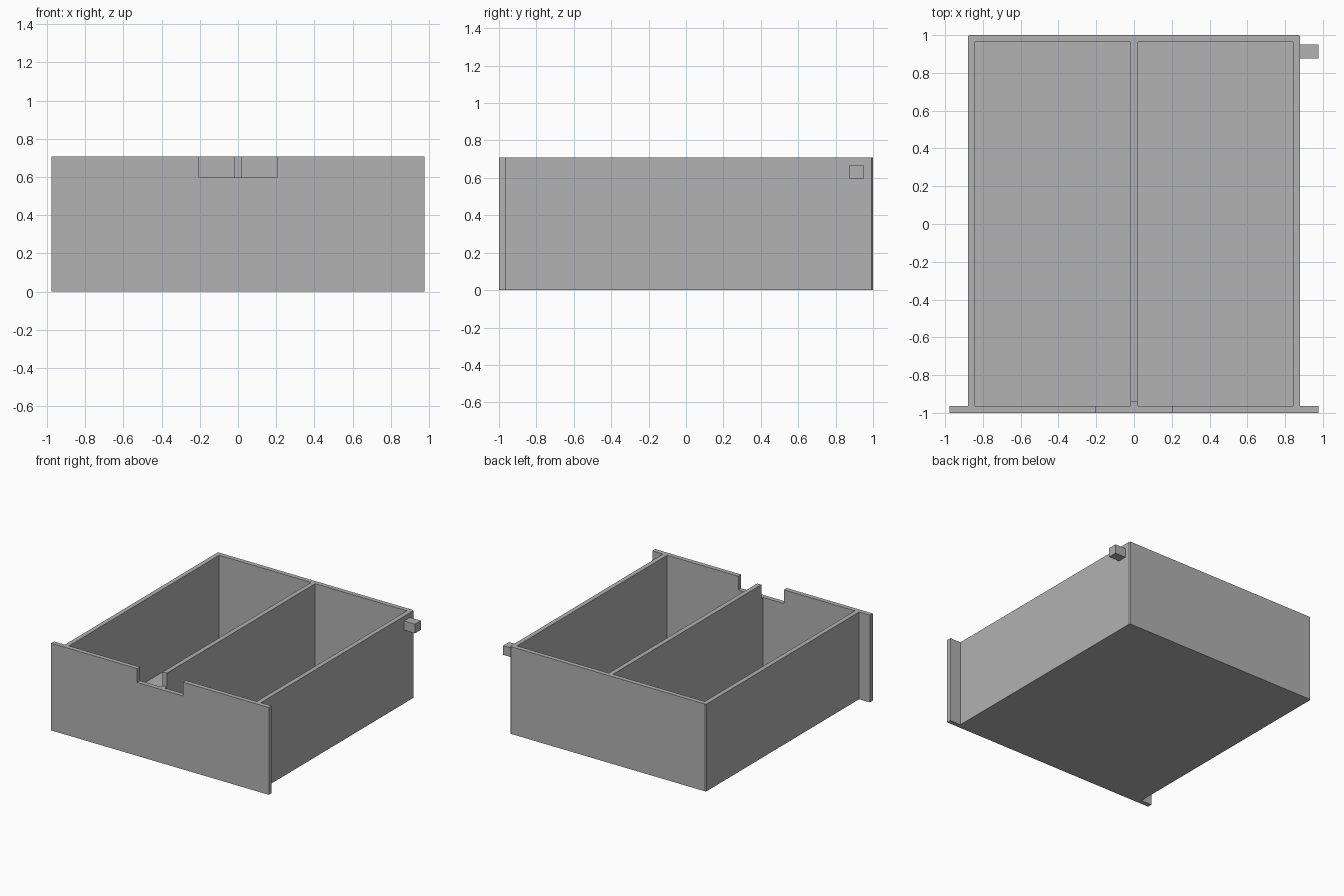
import bpy
import bmesh

if "Cube" in bpy.data.objects:
    bpy.data.objects.remove(bpy.data.objects["Cube"], do_unlink=True)

WALL = 0.037          # board thickness
HEIGHT = 0.708
HALF_BODY = 0.88      # half width of the drawer box
HALF_FRONT = 0.977    # half width of the front board
FRONT_BACK = -1 + WALL
NOTCH_HALF, NOTCH_Z = 0.205, 0.596

grey = bpy.data.materials.new("plain grey")
grey.use_nodes = True
colour = (0.445, 0.445, 0.445, 1)
grey.diffuse_color = colour
grey.node_tree.nodes["Principled BSDF"].inputs["Base Color"].default_value = colour


def box(name, low, high, chamfer_back=0):
    """Box between two corners, optionally easing its upright back edges."""
    bm = bmesh.new()
    bmesh.ops.create_cube(bm, size=1)
    for v in bm.verts:
        v.co = [l + (c + 0.5) * (h - l) for c, l, h in zip(v.co, low, high)]
    if chamfer_back:
        edges = [e for e in bm.edges
                 if all(v.co.y > high[1] - 1e-4 for v in e.verts)
                 and abs(e.verts[0].co.z - e.verts[1].co.z) > 0.1]
        bmesh.ops.bevel(bm, geom=edges, offset=chamfer_back, segments=1,
                        affect='EDGES')
    mesh = bpy.data.meshes.new(name)
    bm.to_mesh(mesh)
    bm.free()
    mesh.materials.append(grey)
    obj = bpy.data.objects.new(name, mesh)
    bpy.context.collection.objects.link(obj)
    return obj


def cut(target, low, high):
    """Remove a box-shaped volume from the target."""
    cutter = box("cutter", low, high)
    cutter.hide_render = True
    mod = target.modifiers.new("cut", 'BOOLEAN')
    mod.operation = 'DIFFERENCE'
    mod.solver = 'EXACT'
    mod.object = cutter
    bpy.context.view_layer.objects.active = target
    bpy.ops.object.modifier_apply(modifier=mod.name)
    bpy.data.objects.remove(cutter, do_unlink=True)


# Drawer box with two compartments either side of a divider
body = box("drawer_box", (-HALF_BODY, FRONT_BACK, 0), (HALF_BODY, 1, HEIGHT), 0.008)
inner, divider = HALF_BODY - WALL, WALL / 2
for x0, x1 in ((-inner, -divider), (divider, inner)):
    cut(body, (x0, FRONT_BACK - 0.1, WALL), (x1, 1 - WALL, HEIGHT + 0.1))

# Front board with a finger notch that also clips the divider end
front = box("front_board", (-HALF_FRONT, -1, 0), (HALF_FRONT, FRONT_BACK, HEIGHT))
for part in (front, body):
    cut(part, (-NOTCH_HALF, -1.1, NOTCH_Z), (NOTCH_HALF, -0.94, HEIGHT + 0.1))

# Small stop block on the left side near the back
box("stop_block", (HALF_BODY, 0.875, 0.594), (HALF_FRONT, 0.95, 0.669))
